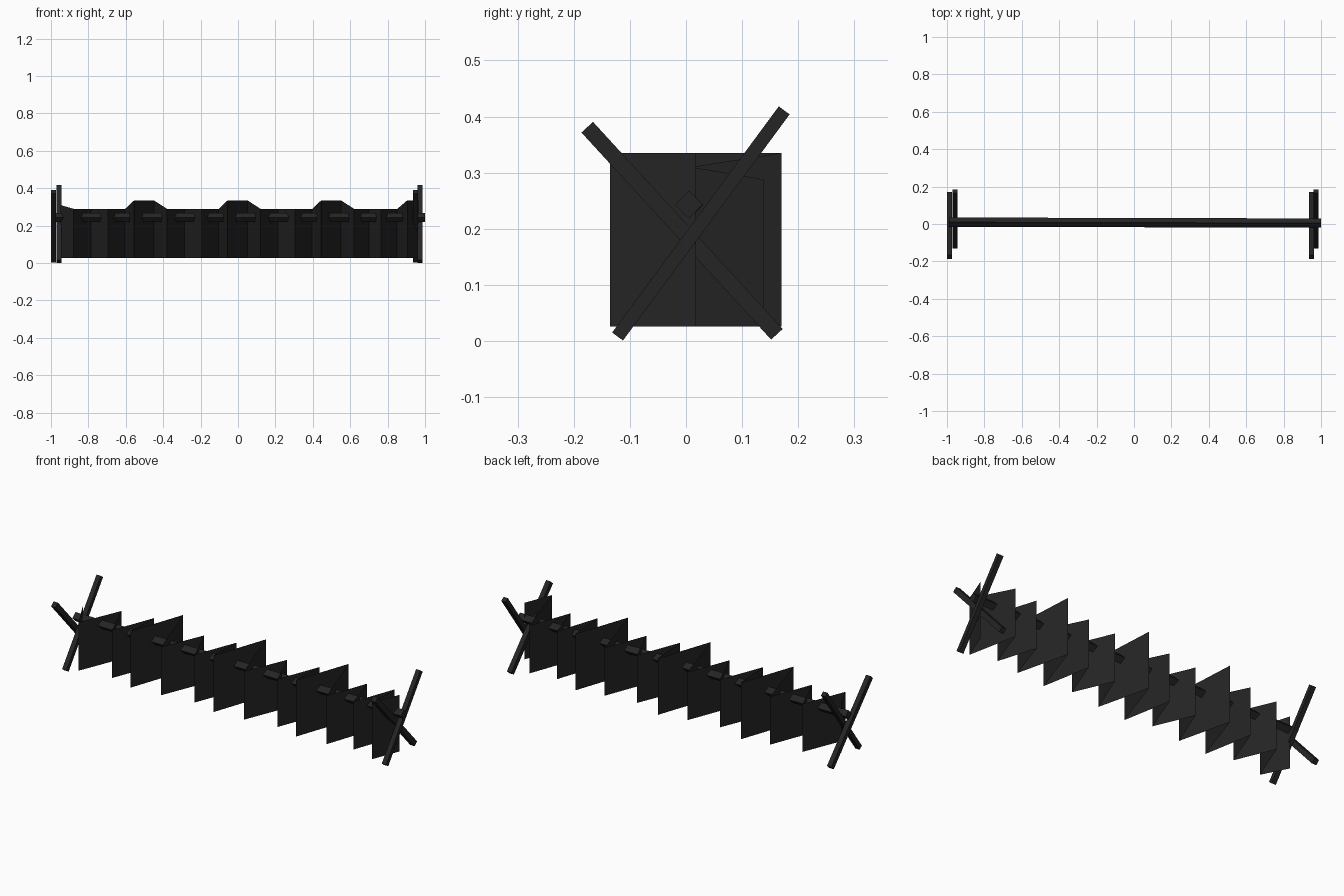
import bpy, bmesh, math
from mathutils import Vector, Matrix

if "Cube" in bpy.data.objects:
    bpy.data.objects.remove(bpy.data.objects["Cube"])

dark = bpy.data.materials.new("dark iron")
dark.diffuse_color = (0.018, 0.018, 0.018, 1)
dark.use_nodes = True
dark.node_tree.nodes["Principled BSDF"].inputs["Base Color"].default_value = dark.diffuse_color


def finish(name, bm):
    me = bpy.data.meshes.new(name)
    bm.to_mesh(me)
    bm.free()
    me.materials.append(dark)
    ob = bpy.data.objects.new(name, me)
    bpy.context.collection.objects.link(ob)
    return ob


def bar(name, a, b, width, depth, roll=0.0):
    """Square bar from a to b; width lies in the plane facing x."""
    a, b = Vector(a), Vector(b)
    d = (b - a).normalized()
    side = Vector((1, 0, 0)) if abs(d.x) < 0.5 else Vector((0, 1, 0))
    side = (side - d * side.dot(d)).normalized()
    up = d.cross(side)
    rot = Matrix((side, up, d)).transposed() @ Matrix.Rotation(roll, 3, 'Z')
    bm = bmesh.new()
    bmesh.ops.create_cube(bm, size=1)
    for v in bm.verts:
        p = Vector((v.co.x * depth, v.co.y * width, v.co.z * (b - a).length))
        v.co = rot @ p + (a + b) / 2
    return finish(name, bm)


# crossed end posts, one pair at each end
for end, xb, xa in (("left", -0.986, -0.958), ("right", 0.948, 0.974)):
    bar(end + "_tall_post", (xa, -0.122, 0.008), (xa, 0.175, 0.411), 0.024, 0.026)
    bar(end + "_short_post", (xb, 0.162, 0.012), (xb, -0.176, 0.381), 0.028, 0.027)

# long rod set on edge, resting in the crossings
bar("rod", (-0.99, 0.01, 0.243), (1.0, 0.005, 0.243), 0.035, 0.035, math.pi / 4)

# wire fence: folded upright strip, six folds repeating every half unit
folds = [(-0.88, -0.12, 0.29), (-0.785, 0.115, 0.288), (-0.695, -0.095, 0.288),
         (-0.605, 0.138, 0.288), (-0.555, -0.135, 0.335), (-0.45, 0.17, 0.335)]
path = [(-0.95, 0.018, 0.31)]
for k in range(3):
    path += [(x + 0.5 * k, y, z) for x, y, z in folds]
path += [(0.62, -0.12, 0.29), (0.70, 0.115, 0.288), (0.765, -0.095, 0.288),
         (0.85, 0.138, 0.288), (0.905, -0.135, 0.335), (0.965, 0.018, 0.335)]
bm = bmesh.new()
cols = [(bm.verts.new((x, y, 0.026)), bm.verts.new((x, y, z))) for x, y, z in path]
for (a, b), (c, d) in zip(cols, cols[1:]):
    bm.faces.new((a, c, d, b))
finish("wire_fence_strip", bm)
